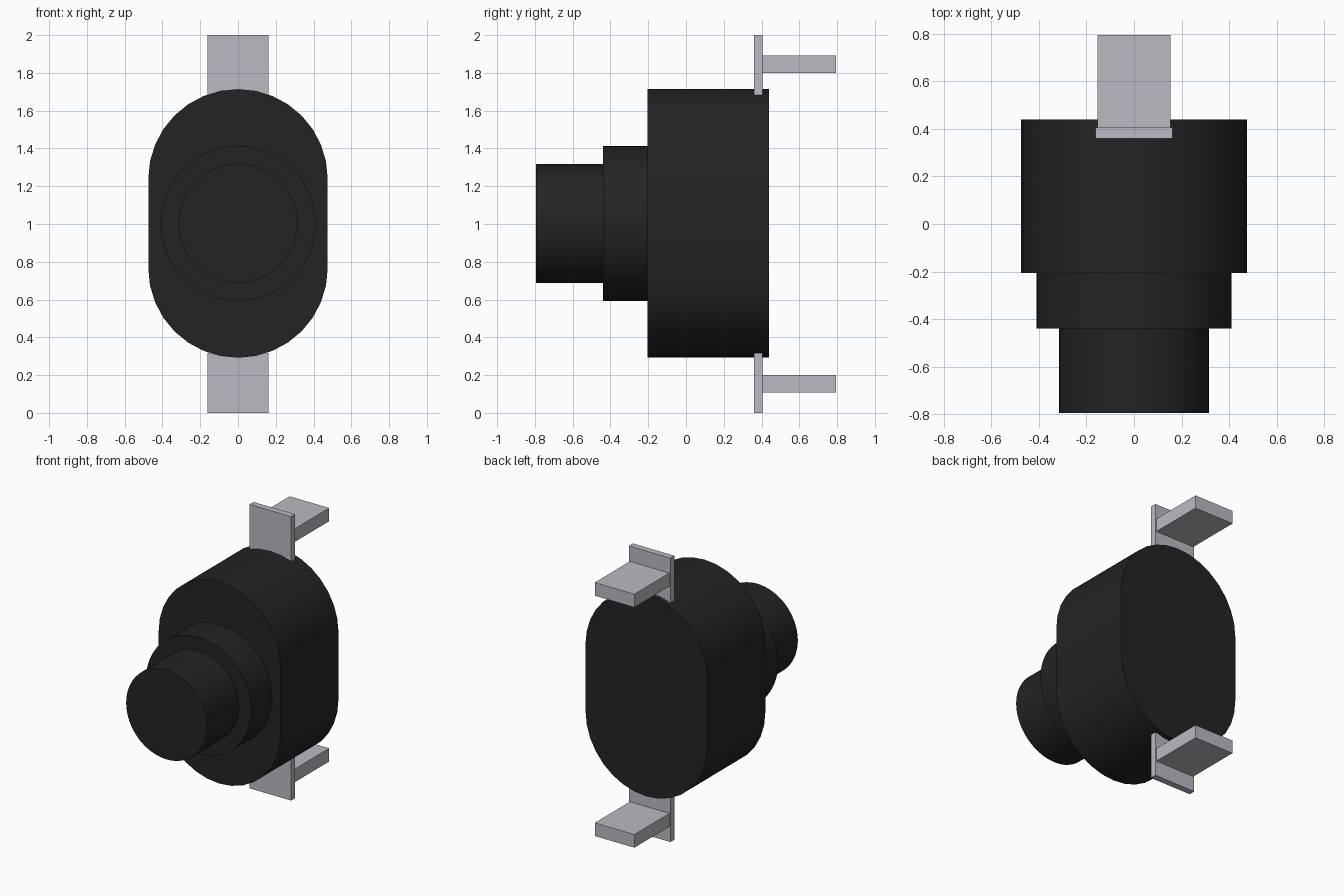
import bpy, bmesh, math

cube = bpy.data.objects.get("Cube")
if cube:
    bpy.data.objects.remove(cube, do_unlink=True)

MID_Z = 1.0


def make_material(name, rgb):
    mat = bpy.data.materials.new(name)
    mat.use_nodes = True
    color = (*rgb, 1.0)
    mat.diffuse_color = color
    mat.node_tree.nodes["Principled BSDF"].inputs["Base Color"].default_value = color
    return mat


black = make_material("matte black", (0.017, 0.017, 0.017))
grey = make_material("light grey", (0.50, 0.49, 0.54))


def extrude_profile(name, outline, y0, y1, mat):
    """Extrude an (x, z) outline from y0 back to y1."""
    bm = bmesh.new()
    face = bm.faces.new([bm.verts.new((x, y0, z)) for x, z in outline])
    result = bmesh.ops.extrude_face_region(bm, geom=[face], use_keep_orig=True)
    moved = [g for g in result["geom"] if isinstance(g, bmesh.types.BMVert)]
    bmesh.ops.translate(bm, verts=moved, vec=(0, y1 - y0, 0))
    bmesh.ops.recalc_face_normals(bm, faces=bm.faces)
    mesh = bpy.data.meshes.new(name)
    bm.to_mesh(mesh)
    bm.free()
    mesh.materials.append(mat)
    obj = bpy.data.objects.new(name, mesh)
    bpy.context.collection.objects.link(obj)
    return obj


def smooth(obj):
    bpy.ops.object.select_all(action="DESELECT")
    obj.select_set(True)
    bpy.context.view_layer.objects.active = obj
    bpy.ops.object.shade_smooth_by_angle(angle=math.radians(30))


def stadium(radius, straight, steps):
    """Upright outline with round ends; straight is half the straight side."""
    points = []
    for start, shift in ((0, straight), (math.pi, -straight)):
        for i in range(steps + 1):
            a = start + math.pi * i / steps
            points.append((radius * math.cos(a), MID_Z + 0.003 + shift + radius * math.sin(a)))
    return points


def circle(radius, steps=64):
    return [(radius * math.cos(2 * math.pi * i / steps),
             MID_Z + 0.003 + radius * math.sin(2 * math.pi * i / steps)) for i in range(steps)]


def rectangle(half_width, z0, z1):
    return [(-half_width, z0), (half_width, z0), (half_width, z1), (-half_width, z1)]


# Rounded main housing and the stepped barrel in front of it
smooth(extrude_profile("housing", stadium(0.475, 0.236, 16), -0.205, 0.44, black))
smooth(extrude_profile("barrel_collar", circle(0.41), -0.44, -0.205, black))
smooth(extrude_profile("barrel_tip", circle(0.315), -0.795, -0.44, black))

# Mounting plate and rear tab, above and below
for side, sign in (("upper", 1), ("lower", -1)):
    def span(a, b):
        return sorted((MID_Z + sign * a, MID_Z + sign * b))
    extrude_profile(side + "_plate", rectangle(0.162, *span(0.683, 1.0)), 0.36, 0.405, grey)
    extrude_profile(side + "_tab", rectangle(0.154, *span(0.80, 0.893)), 0.405, 0.795, grey)
